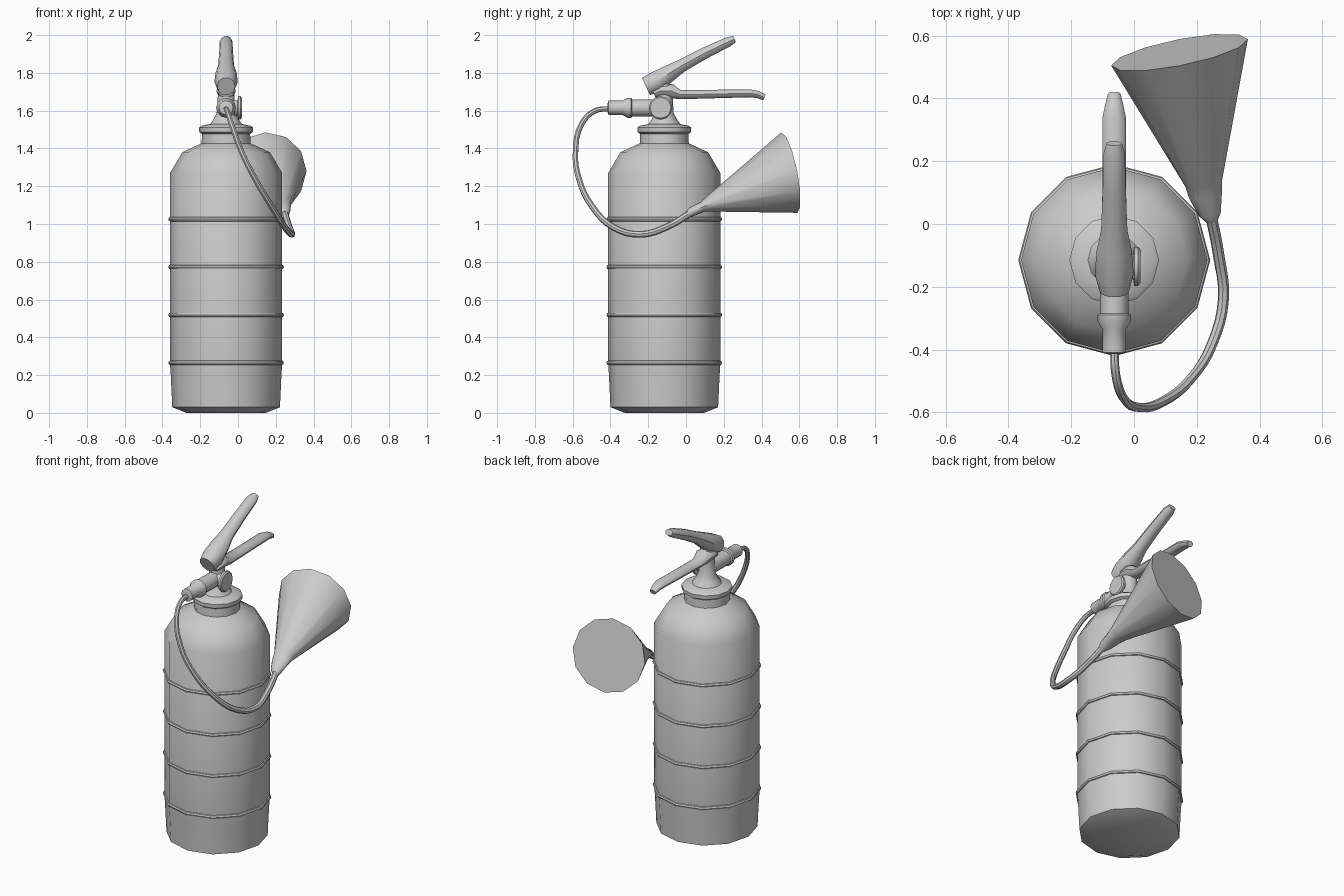
import bpy, bmesh, math
from mathutils import Vector

if "Cube" in bpy.data.objects:
    bpy.data.objects.remove(bpy.data.objects["Cube"])

CX, CY = -0.063, -0.115
SMOOTH = math.radians(40)


def finish(obj):
    bpy.ops.object.select_all(action='DESELECT')
    bpy.context.view_layer.objects.active = obj
    obj.select_set(True)
    bpy.ops.object.shade_smooth_by_angle(angle=SMOOTH)


def loft(name, stations, n=12):
    """Skin a row of elliptical rings: (centre, normal, half width, half height)."""
    bm = bmesh.new()
    rings = []
    for c, nrm, ru, rv in stations:
        nrm = Vector(nrm).normalized()
        ref = Vector((0, 1, 0)) if abs(nrm.x) > 0.9 else Vector((1, 0, 0))
        u = (ref - nrm * ref.dot(nrm)).normalized()
        v = nrm.cross(u)
        ring = []
        for i in range(n):
            a = 2 * math.pi * i / n
            ring.append(bm.verts.new(Vector(c) + u * ru * math.cos(a) + v * rv * math.sin(a)))
        rings.append(ring)
    for a, b in zip(rings, rings[1:]):
        for i in range(n):
            j = (i + 1) % n
            bm.faces.new((a[i], a[j], b[j], b[i]))
    bm.faces.new(rings[0][::-1])
    bm.faces.new(rings[-1])
    bmesh.ops.recalc_face_normals(bm, faces=bm.faces)
    me = bpy.data.meshes.new(name)
    bm.to_mesh(me)
    bm.free()
    obj = bpy.data.objects.new(name, me)
    bpy.context.collection.objects.link(obj)
    finish(obj)
    return obj


def turned(name, profile, base, axis, n=12):
    """Lathe a (radius, distance) profile along an axis from a base point."""
    axis = Vector(axis)
    return loft(name, [(Vector(base) + axis * d, axis, r, r) for r, d in profile], n)


def lever(name, pts, n=10):
    """Bar in the x = CX plane: (y, z, half width, half thickness)."""
    st = []
    for i, (y, z, w, t) in enumerate(pts):
        p, q = pts[max(i - 1, 0)], pts[min(i + 1, len(pts) - 1)]
        st.append(((CX, y, z), (0, q[0] - p[0], q[1] - p[1]), w, t))
    return loft(name, st, n)


# Cylinder with shoulder and neck
turned("tank", [(0.21, 0), (0.285, 0.03), (0.293, 0.2), (0.297, 0.26), (0.297, 1.27),
                (0.232, 1.38), (0.13, 1.427), (0.127, 1.48)], (CX, CY, 0), (0, 0, 1))

# Raised bands
for k in range(4):
    bpy.ops.mesh.primitive_torus_add(location=(CX, CY, 0.265 + 0.2535 * k), major_segments=12,
                                     minor_segments=8, major_radius=0.293, minor_radius=0.013)
    bpy.context.object.name = f"band_{k + 1}"
    finish(bpy.context.object)

# Neck collar and valve stem
turned("collar", [(0.125, 1.475), (0.142, 1.487), (0.143, 1.51), (0.13, 1.52), (0.07, 1.532)],
       (CX, CY, 0), (0, 0, 1))
turned("valve_stem", [(0.09, 1.52), (0.07, 1.55), (0.05, 1.585), (0.045, 1.66), (0.04, 1.74)],
       (CX, CY, 0), (0, 0, 1))

# Outlet pipe with coupling
turned("outlet_pipe", [(0.045, 0), (0.045, 0.18), (0.053, 0.185), (0.053, 0.205), (0.038, 0.23),
                       (0.038, 0.305), (0.022, 0.31)], (CX, -0.105, 1.615), (0, -1, 0))

# Pressure gauge
turned("gauge", [(0.04, 0), (0.04, 0.06), (0.062, 0.064), (0.062, 0.076), (0.055, 0.083)],
       (CX, -0.135, 1.615), (1, 0, 0))

# Squeeze lever and carrying handle
lever("upper_lever", [(-0.212, 1.728, 0.048, 0.053), (-0.16, 1.752, 0.062, 0.058),
                      (-0.085, 1.80, 0.056, 0.046), (-0.02, 1.84, 0.042, 0.036),
                      (0.10, 1.905, 0.037, 0.032), (0.225, 1.965, 0.034, 0.027),
                      (0.257, 1.979, 0.025, 0.018)])
lever("lower_handle", [(-0.17, 1.69, 0.04, 0.02), (-0.135, 1.705, 0.052, 0.036),
                       (-0.08, 1.705, 0.052, 0.04), (-0.03, 1.685, 0.04, 0.026),
                       (0.10, 1.687, 0.038, 0.024), (0.34, 1.692, 0.037, 0.022),
                       (0.38, 1.685, 0.029, 0.02), (0.415, 1.67, 0.02, 0.017)])

# Hose
path = [(-0.063, -0.40, 1.61), (-0.058, -0.48, 1.60), (-0.035, -0.552, 1.53), (0.02, -0.585, 1.38),
        (0.09, -0.567, 1.24), (0.18, -0.495, 1.09), (0.25, -0.38, 0.98), (0.285, -0.24, 0.945),
        (0.27, -0.10, 0.985), (0.245, 0.03, 1.062)]
cu = bpy.data.curves.new("hose", 'CURVE')
cu.dimensions = '3D'
cu.bevel_depth = 0.015
cu.bevel_resolution = 2
cu.resolution_u = 4
cu.use_fill_caps = True
sp = cu.splines.new('BEZIER')
sp.bezier_points.add(len(path) - 1)
for i, (bp, p) in enumerate(zip(sp.bezier_points, path)):
    bp.co = p
    bp.handle_left_type = bp.handle_right_type = 'AUTO'
    bp.radius = 0.9 + 0.04 * i
hose = bpy.data.objects.new("hose", cu)
bpy.context.collection.objects.link(hose)
bpy.context.view_layer.objects.active = hose
bpy.ops.object.select_all(action='DESELECT')
hose.select_set(True)
bpy.ops.object.convert(target='MESH')
finish(bpy.context.object)

# Discharge horn
along = (-0.18, 0.92, 0.344)
loft("horn", [((0.248, 0.01, 1.05), along, 0.02, 0.02), ((0.242, 0.03, 1.065), along, 0.035, 0.025),
              ((0.228, 0.09, 1.092), along, 0.053, 0.028), ((0.222, 0.13, 1.108), along, 0.06, 0.045),
              ((0.145, 0.547, 1.272), (-0.2, 1, 0.2), 0.222, 0.217)])
